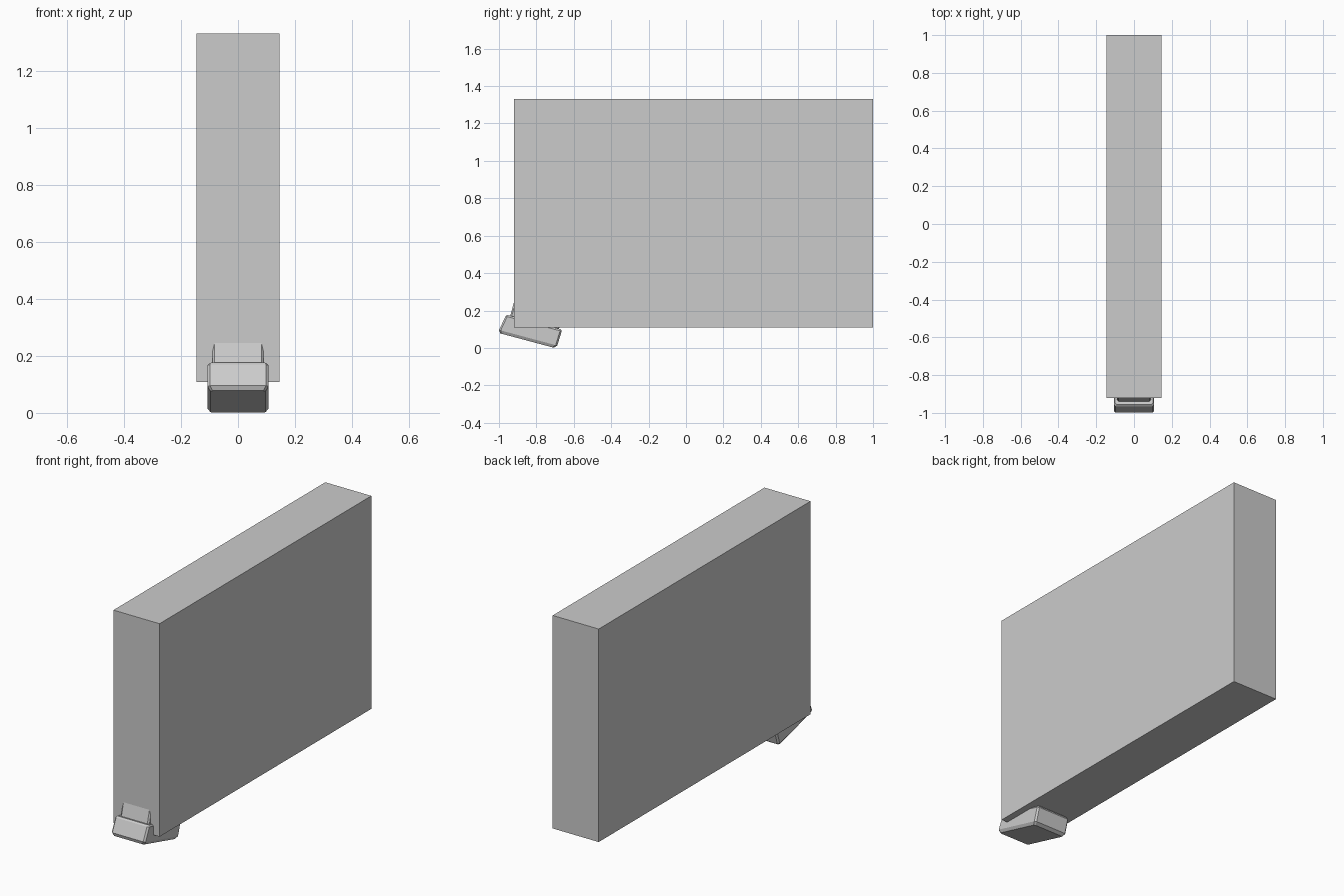
import bpy, bmesh, math
from mathutils import Matrix

if "Cube" in bpy.data.objects:
    bpy.data.objects.remove(bpy.data.objects["Cube"])

TILT = Matrix.Rotation(math.radians(-15), 4, 'X')


def loft(name, rings, matrix):
    """Stack of corner-cut rectangles: (height, front, back, half width, corner cut)."""
    bm = bmesh.new()
    loops = []
    for h, f, b, w, c in rings:
        pts = [(-w + c, f), (w - c, f), (w, f + c), (w, b - c),
               (w - c, b), (-w + c, b), (-w, b - c), (-w, f + c)]
        loops.append([bm.verts.new((x, y, h)) for x, y in pts])
    bm.faces.new(loops[0])
    bm.faces.new(loops[-1])
    for lo, hi in zip(loops, loops[1:]):
        for i in range(8):
            j = (i + 1) % 8
            bm.faces.new((lo[i], lo[j], hi[j], hi[i]))
    bmesh.ops.transform(bm, matrix=matrix, verts=bm.verts)
    bmesh.ops.recalc_face_normals(bm, faces=bm.faces)
    me = bpy.data.meshes.new(name)
    bm.to_mesh(me)
    bm.free()
    ob = bpy.data.objects.new(name, me)
    bpy.context.collection.objects.link(ob)
    return ob


# Large plain block
bpy.ops.mesh.primitive_cube_add(size=1, location=(0, 0.04, 0.719))
block = bpy.context.object
block.name = "main_block"
block.dimensions = (0.292, 1.92, 1.222)
bpy.ops.object.transform_apply(location=False, rotation=False, scale=True)

# Tilted foot with chamfered rims
loft("foot_plate", [
    (-0.182, -0.980, -0.683, 0.097, 0.008),
    (-0.166, -0.990, -0.668, 0.107, 0.009),
    (-0.086, -0.976, -0.665, 0.107, 0.009),
    (-0.077, -0.969, -0.671, 0.100, 0.008),
], TILT)

# Stem rising from the foot into the block
loft("foot_stem", [
    (-0.085, -0.952, -0.682, 0.090, 0.008),
    (0.150, -0.952, -0.682, 0.090, 0.008),
], TILT)
